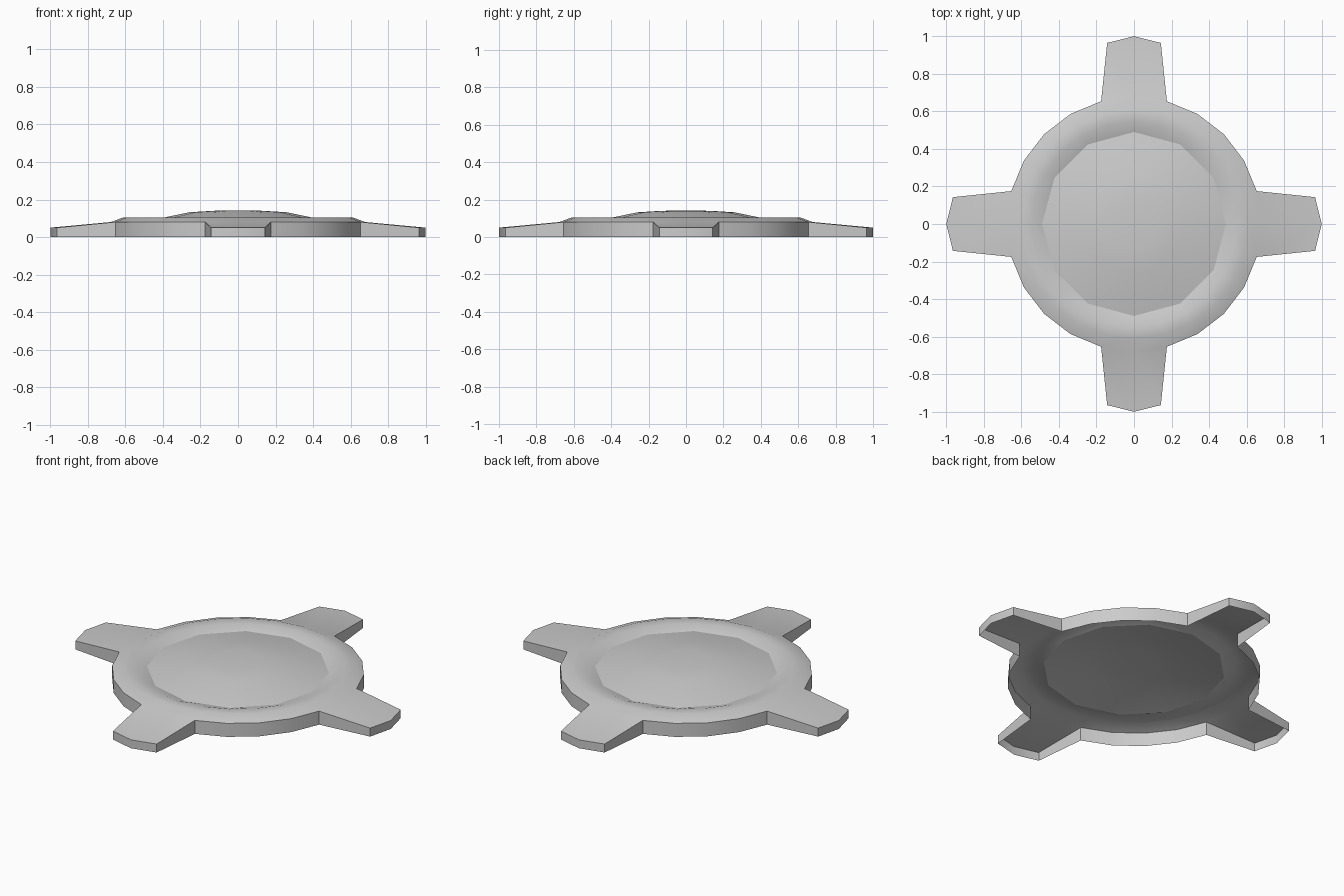
import bpy, bmesh
from math import sin, cos, pi

if "Cube" in bpy.data.objects:
    bpy.data.objects.remove(bpy.data.objects["Cube"])


def ring(bm, n, radius, z):
    return [bm.verts.new((radius * cos(2 * pi * i / n), radius * sin(2 * pi * i / n), z))
            for i in range(n)]


def bridge(bm, outer, inner):
    n = len(outer)
    for i in range(n):
        j = (i + 1) % n
        bm.faces.new((outer[i], outer[j], inner[j], inner[i]))


def wall(bm, points):
    # drop a vertical skirt from a run of top vertices to the ground
    low = [bm.verts.new((v.co.x, v.co.y, 0)) for v in points]
    for i in range(len(points) - 1):
        bm.faces.new((low[i], low[i + 1], points[i + 1], points[i]))


def finish(bm, name):
    bmesh.ops.remove_doubles(bm, verts=bm.verts[:], dist=0.0005)
    mesh = bpy.data.meshes.new(name)
    bm.to_mesh(mesh)
    bm.free()
    obj = bpy.data.objects.new(name, mesh)
    bpy.context.collection.objects.link(obj)
    bpy.ops.object.select_all(action='DESELECT')
    bpy.context.view_layer.objects.active = obj
    obj.select_set(True)
    bpy.ops.object.shade_smooth_by_angle(angle=pi / 6)
    return obj


# Rim: 24-sided raised band whose inner edge falls to a 12-sided groove
bm = bmesh.new()
N = 24
rings = [ring(bm, N, r, z) for r, z in ((0.677, 0.08), (0.61, 0.105), (0.545, 0.104), (0.49, 0.084))]
for v in rings[-1][1::2]:
    v.co.x *= cos(pi / 12)
    v.co.y *= cos(pi / 12)
for a, b in zip(rings, rings[1:]):
    bridge(bm, a, b)
edge = rings[0]

# Four tapered tabs, open underneath, with the rim skirt between them
for k in range(4):
    c, s = cos(k * pi / 2), sin(k * pi / 2)
    tip = [bm.verts.new((x * c - y * s, x * s + y * c, 0.05))
           for x, y in ((0.965, -0.143), (1.0, 0), (0.965, 0.143))]
    m = k * 6
    right, mid, left = edge[m - 1], edge[m], edge[m + 1]
    bm.faces.new((right, tip[0], tip[1], mid))
    bm.faces.new((mid, tip[1], tip[2], left))
    wall(bm, [right] + tip + [left])
    wall(bm, edge[m + 1:m + 6])
finish(bm, "rim_with_tabs")

# Dome: shallow 12-sided cap sitting in the groove
bm = bmesh.new()
rings = [ring(bm, 12, r, z) for r, z in ((0.49, 0.084), (0.26, 0.132), (0.13, 0.14))]
for a, b in zip(rings, rings[1:]):
    bridge(bm, a, b)
top = bm.verts.new((0, 0, 0.142))
for i in range(12):
    bm.faces.new((rings[-1][i], rings[-1][(i + 1) % 12], top))
finish(bm, "dome")
